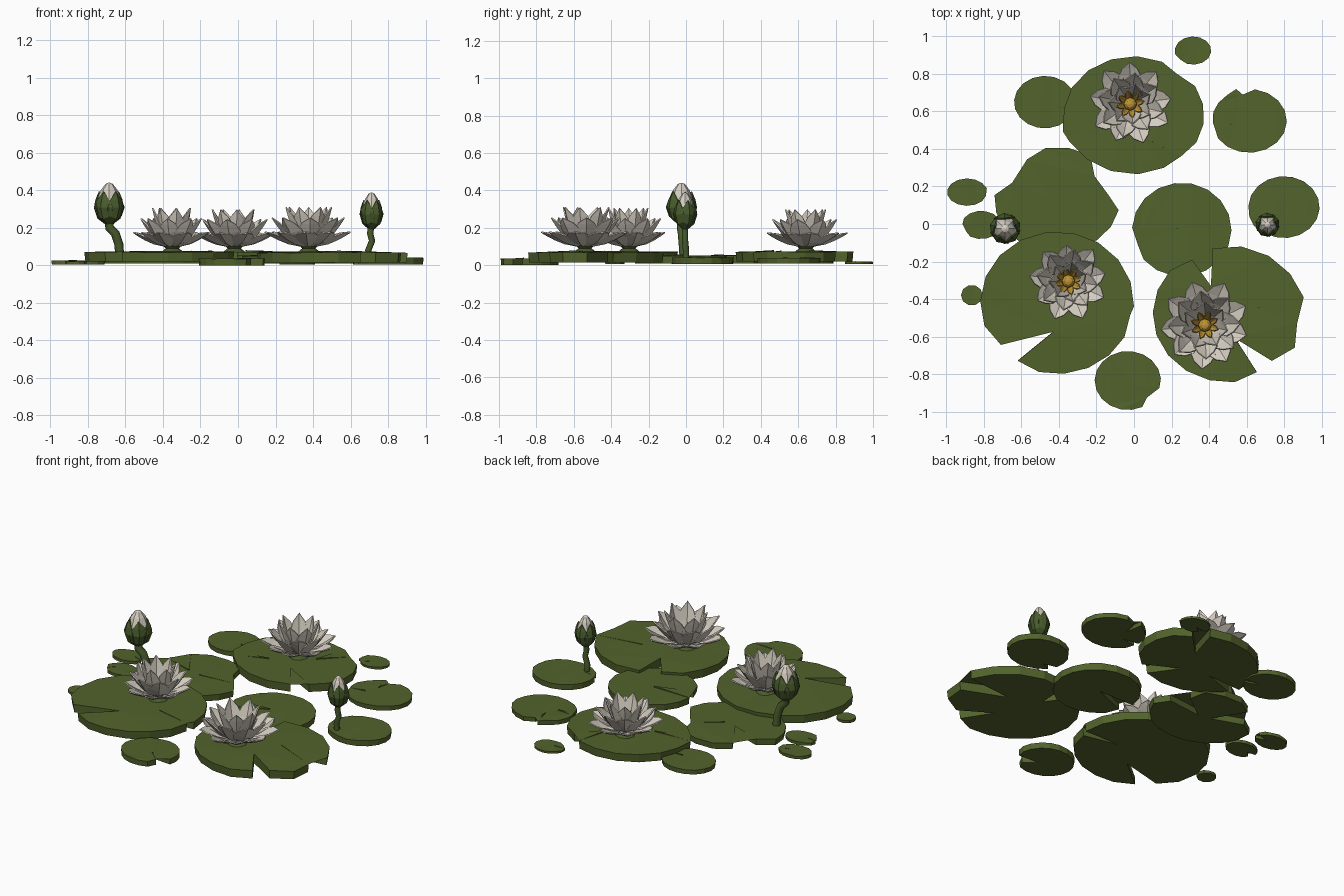
import bpy, bmesh, math, random
from mathutils import Vector

if "Cube" in bpy.data.objects:
    bpy.data.objects.remove(bpy.data.objects["Cube"])

random.seed(4)
TAU = 2 * math.pi


def material(name, rgb):
    m = bpy.data.materials.new(name)
    m.diffuse_color = (*rgb, 1)
    m.use_nodes = True
    m.node_tree.nodes["Principled BSDF"].inputs["Base Color"].default_value = m.diffuse_color
    return m


PAD = material("pad green", (0.085, 0.125, 0.025))
STEM = material("stem green", (0.065, 0.105, 0.025))
WHITE = material("petal white", (0.66, 0.61, 0.53))
GOLD = material("stamen gold", (0.52, 0.30, 0.035))


def finish(bm, name, mat, loc=(0, 0, 0), thick=0):
    bmesh.ops.recalc_face_normals(bm, faces=bm.faces)
    me = bpy.data.meshes.new(name)
    bm.to_mesh(me)
    bm.free()
    me.materials.append(mat)
    ob = bpy.data.objects.new(name, me)
    ob.location = loc
    bpy.context.collection.objects.link(ob)
    if thick:
        mod = ob.modifiers.new("thickness", 'SOLIDIFY')
        mod.thickness = thick
        mod.offset = 0
    return ob


# Lily pad: faceted ellipse with wedge notches (rim point, apex, rim point), anticlockwise
def pad(name, cx, cy, rx, ry, z0, z1, *notches, sides=18):
    def ang(x, y):
        return math.atan2((y - cy) / ry, (x - cx) / rx)

    def arc(a, b, ends):
        n = max(2, round((b - a) / TAU * sides))
        return [(cx + rx * math.cos(a + (b - a) * i / n), cy + ry * math.sin(a + (b - a) * i / n))
                for i in range(ends, n + 1 - 1)]
    pts = []
    if not notches:
        pts = arc(0, TAU, 0)
    for i, n in enumerate(notches):
        nxt = notches[(i + 1) % len(notches)]
        pts += [n[0:2], n[2:4], n[4:6]]
        a, b = ang(*n[4:6]), ang(*nxt[0:2])
        while b <= a:
            b += TAU
        pts += arc(a, b, 1)
    bm = bmesh.new()
    top, low = [], []
    for x, y in pts:
        d = min(1, ((x - cx) / rx) ** 2 + ((y - cy) / ry) ** 2)
        sag = (z1 - z0) * 0.16 * d
        top.append(bm.verts.new((x, y, z1 - sag + random.uniform(-1, 1) * 0.002)))
        low.append(bm.verts.new((cx + (x - cx) * 0.985, cy + (y - cy) * 0.985, z0)))
    bm.faces.new(top)
    bm.faces.new(low[::-1])
    for i in range(len(top)):
        j = (i + 1) % len(top)
        bm.faces.new((top[i], low[i], low[j], top[j]))
    bmesh.ops.triangulate(bm, faces=[f for f in bm.faces if len(f.verts) > 4])
    finish(bm, name, PAD)


pad("large_pad_left", -.41, -.42, .41, .38, .02, .08,
    (-.71, -.645, -.43, -.575, -.62, -.73), (-.02, -.485, -.25, -.435, 0, -.44))
pad("large_pad_back", 0, .58, .375, .315, .02, .08,
    (.23, .80, .09, .66, .15, .865), (-.38, .495, -.14, .51, -.345, .44), (.16, .30, .04, .47, .25, .36))
pad("large_pad_right", .505, -.48, .405, .365, .015, .077,
    (.42, -.13, .41, -.33, .31, -.19), (.655, -.79, .54, -.61, .735, -.73), (.87, -.53, .60, -.42, .905, -.39))
pad("middle_pad_centre", .255, -.03, .265, .25, .01, .058, (-.01, -.02, .24, -.02, .02, -.11))
pad("middle_pad_left", -.41, .13, .335, .28, .01, .056,
    (-.57, .345, -.45, .15, -.65, .22), (-.14, .16, -.37, .135, -.21, .255))
pad("small_pad_back_left", -.475, .65, .165, .14, .01, .045, (-.33, .60, -.42, .63, -.32, .63))
pad("tiny_pad_back", .315, .925, .097, .075, .005, .022, (.22, .905, .29, .91, .25, .875), sides=14)
pad("small_pad_back_right", .615, .55, .2, .17, .01, .043,
    (.58, .69, .565, .61, .545, .72), (.42, .545, .53, .53, .43, .515))
pad("bud_pad_right", .80, .09, .19, .165, .005, .047, (.615, .04, .70, .02, .64, -.01))
pad("tiny_pad_far_left", -.89, .17, .107, .073, .005, .028, (-.79, .15, -.85, .175, -.785, .19), sides=14)
pad("tiny_pad_left", -.815, -.005, .105, .075, .005, .028, (-.915, 0, -.86, -.005, -.895, -.04), sides=14)
pad("tiny_pad_front_left", -.865, -.38, .058, .055, .005, .025, sides=10)
pad("small_pad_front", -.033, -.835, .177, .157, 0, .042, (.07, -.925, 0, -.865, .135, -.875))


# Ring of pointed cupped petals: path is (radius, height), widths end at the tip
def petal_ring(name, mat, loc, count, path, widths, cup, phase=0, thick=0.007, jitter=0.0):
    bm = bmesh.new()
    for k in range(count):
        a = TAU * (k + phase) / count + random.uniform(-1, 1) * jitter
        s = 1 + random.uniform(-1, 1) * jitter
        out, side = Vector((math.cos(a), math.sin(a), 0)), Vector((-math.sin(a), math.cos(a), 0))
        prev = None
        for i, ((r, z), w) in enumerate(zip(path, widths)):
            p, q = path[max(0, i - 1)], path[min(len(path) - 1, i + 1)]
            d = Vector((q[0] - p[0], q[1] - p[1])).normalized()
            mid = out * r * s + Vector((0, 0, z))
            lift = (out * -d.y + Vector((0, 0, d.x))) * cup * w
            if w:
                row = [bm.verts.new(c) for c in (mid - side * w / 2 + lift, mid, mid + side * w / 2 + lift)]
            else:
                row = [bm.verts.new(mid)] * 3
            if prev:
                for j in (0, 1):
                    vs = [prev[j], prev[j + 1], row[j + 1], row[j]]
                    bm.faces.new(vs if w else vs[:3])
            prev = row
    finish(bm, name, mat, loc, thick)


# Lathe of (radius, height) pairs
def lathe(name, mat, loc, profile, sides=8):
    bm = bmesh.new()
    rings = [[bm.verts.new((r * math.cos(TAU * k / sides), r * math.sin(TAU * k / sides), z))
              for k in range(sides)] for r, z in profile]
    for a, b in zip(rings, rings[1:]):
        for k in range(sides):
            j = (k + 1) % sides
            bm.faces.new((a[k], a[j], b[j], b[k]))
    bm.faces.new(rings[0][::-1])
    bm.faces.new(rings[-1])
    finish(bm, name, mat, loc)


# Open flower: receptacle, three petal rings, stamens and domed centre
def flower(name, x, y, R, H, phase):
    loc = (x, y, 0.07)
    lathe(name + "_receptacle", STEM, loc, [(.06, 0), (.035, .02), (.06, .045)])
    for ring, n, tip, top, w, ph, cup in (("outer", 9, 1, .105, .56, 0, .16), ("middle", 8, .80, .18, .54, .5, .2),
                                          ("inner", 7, .52, .235, .47, .2, .2)):
        path = []
        for t in (0, .3, .58, .82, 1):
            path.append((.03 + (tip * R - .03) * t ** .8, .03 + (top * H - .03) * t ** 1.35))
        widths = [R * w * f for f in (.4, .85, 1, .68, 0)]
        petal_ring(f"{name}_{ring}_petals", WHITE, loc, n, path, widths, cup, phase + ph, jitter=.06)
    petal_ring(name + "_stamens", GOLD, loc, 8, [(.022, .035), (.045, .075), (.06, .105), (.075, .125)],
               [.02, .032, .028, 0], .15, phase)
    lathe(name + "_centre", GOLD, loc, [(.028, .03), (.036, .075), (.034, .095), (.02, .11), (.004, .114)])


flower("flower_left", -.35, -.305, .205, 1.0, .3)
flower("flower_back", -.02, .64, .215, .97, .25)
flower("flower_right", .378, -.54, .235, 1.02, .6)


# Bud: bent stem, white core and green sepals
def bud(name, stem, rs, z0, h, R):
    cu = bpy.data.curves.new(name + "_stem", 'CURVE')
    cu.dimensions = '3D'
    cu.bevel_depth = rs
    cu.bevel_resolution = 2
    cu.use_fill_caps = True
    sp = cu.splines.new('POLY')
    sp.points.add(len(stem) - 1)
    for p, c in zip(sp.points, stem):
        p.co = (*c, 1)
    cu.materials.append(STEM)
    ob = bpy.data.objects.new(name + "_stem", cu)
    bpy.context.collection.objects.link(ob)
    bpy.context.view_layer.objects.active = ob
    ob.select_set(True)
    bpy.ops.object.convert(target='MESH')
    ob.select_set(False)
    loc = (stem[-1][0], stem[-1][1], z0)
    prof = [(.25, 0), (.75, .15), (.92, .4), (.82, .6), (.55, .83), (.25, .97), (.06, 1)]
    lathe(name + "_core", WHITE, loc, [(r * R, z * h) for r, z in prof])
    sep = [(.2, -.03), (.78, .12), (1.03, .38), (.92, .58), (.68, .78)]
    petal_ring(name + "_sepals", STEM, loc, 5, [(r * R, z * h) for r, z in sep],
               [R * w for w in (.4, 1.15, 1.45, 1.0, 0)], .22, .3, .008)


bud("bud_left", [(-.63, -.01, .03), (-.635, -.015, .11), (-.655, -.02, .17), (-.685, -.025, .20),
                 (-.687, -.025, .25)], .024, .225, .215, .078)
bud("bud_right", [(.70, .0, .03), (.695, .0, .08), (.715, -.005, .13), (.705, -.005, .17),
                  (.712, -.005, .22)], .017, .20, .188, .06)
